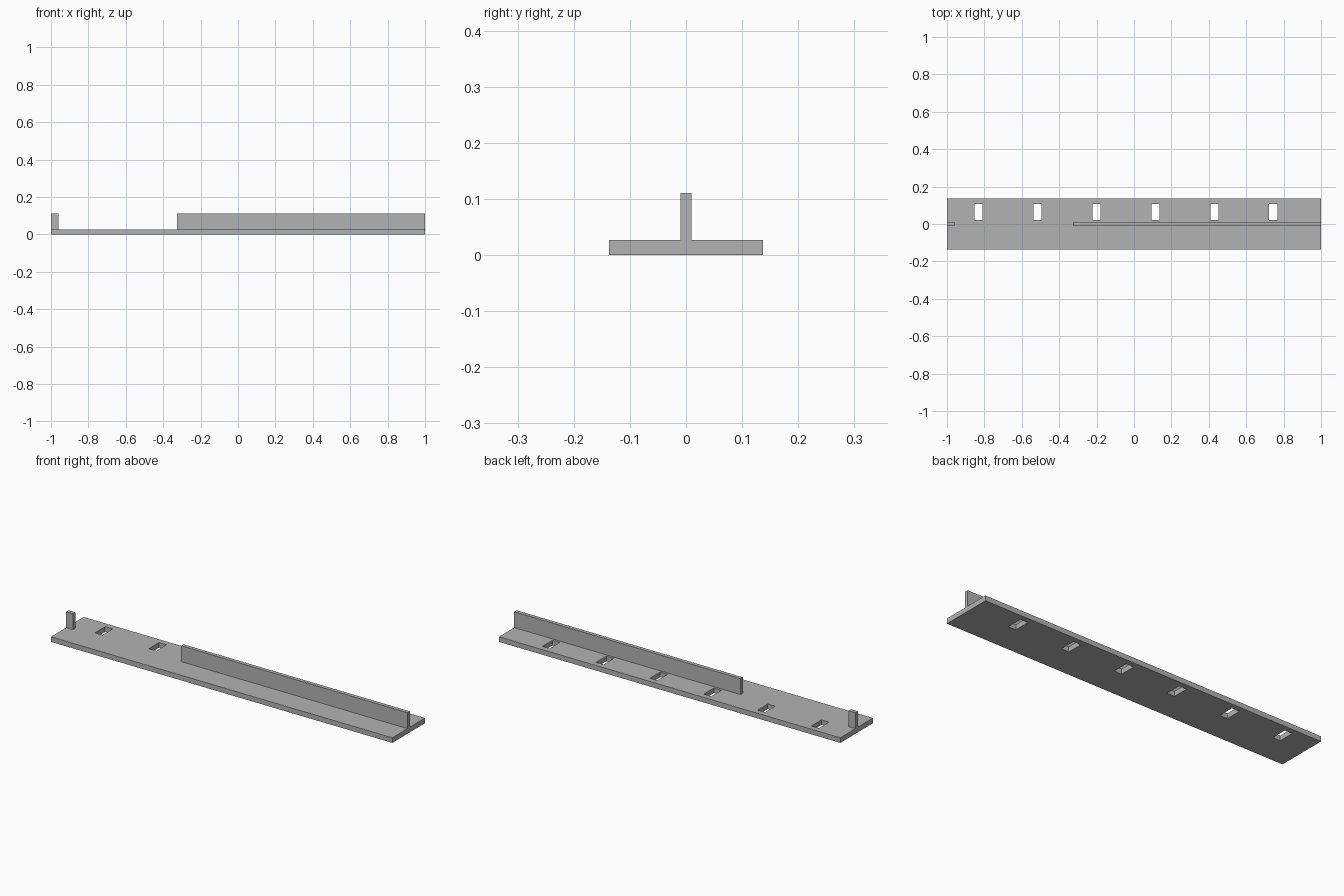
import bpy
import bmesh

cube = bpy.data.objects.get("Cube")
if cube:
    bpy.data.objects.remove(cube, do_unlink=True)

grey = bpy.data.materials.new("plain grey")
grey.use_nodes = True
color = (0.45, 0.45, 0.45, 1)
grey.diffuse_color = color
grey.node_tree.nodes["Principled BSDF"].inputs["Base Color"].default_value = color

PLATE_TOP, RIB_TOP = 0.027, 0.111
HALF_DEPTH, RIB_HALF = 0.137, 0.01


def add_object(name, bm):
    bmesh.ops.recalc_face_normals(bm, faces=bm.faces)
    mesh = bpy.data.meshes.new(name)
    bm.to_mesh(mesh)
    bm.free()
    mesh.materials.append(grey)
    obj = bpy.data.objects.new(name, mesh)
    bpy.context.collection.objects.link(obj)


def slab(name, xs, ys, z0, z1, is_hole=lambda i, j: False):
    """Extrude a grid of cells, leaving out the hole cells."""
    bm = bmesh.new()
    verts = [[bm.verts.new((x, y, z0)) for y in ys] for x in xs]
    for i in range(len(xs) - 1):
        for j in range(len(ys) - 1):
            if not is_hole(i, j):
                bm.faces.new((verts[i][j], verts[i + 1][j],
                              verts[i + 1][j + 1], verts[i][j + 1]))
    result = bmesh.ops.extrude_face_region(bm, geom=bm.faces[:], use_keep_orig=True)
    top = [g for g in result["geom"] if isinstance(g, bmesh.types.BMVert)]
    bmesh.ops.translate(bm, verts=top, vec=(0, 0, z1 - z0))
    add_object(name, bm)


# Base plate with a row of six slots behind the rib
xs = [-1]
for k in range(6):
    centre = -0.831 + 0.3152 * k
    xs += [centre - 0.022, centre + 0.022]
xs.append(1)
ys = [-HALF_DEPTH, 0.022, 0.107, HALF_DEPTH]
slab("base_plate", xs, ys, 0, PLATE_TOP, lambda i, j: i % 2 == 1 and j == 1)

# Upright rib and end post along the centre line
for name, x0, x1 in (("long_rib", -0.326, 1), ("end_post", -1, -0.96)):
    slab(name, [x0, x1], [-RIB_HALF, RIB_HALF], PLATE_TOP, RIB_TOP)
